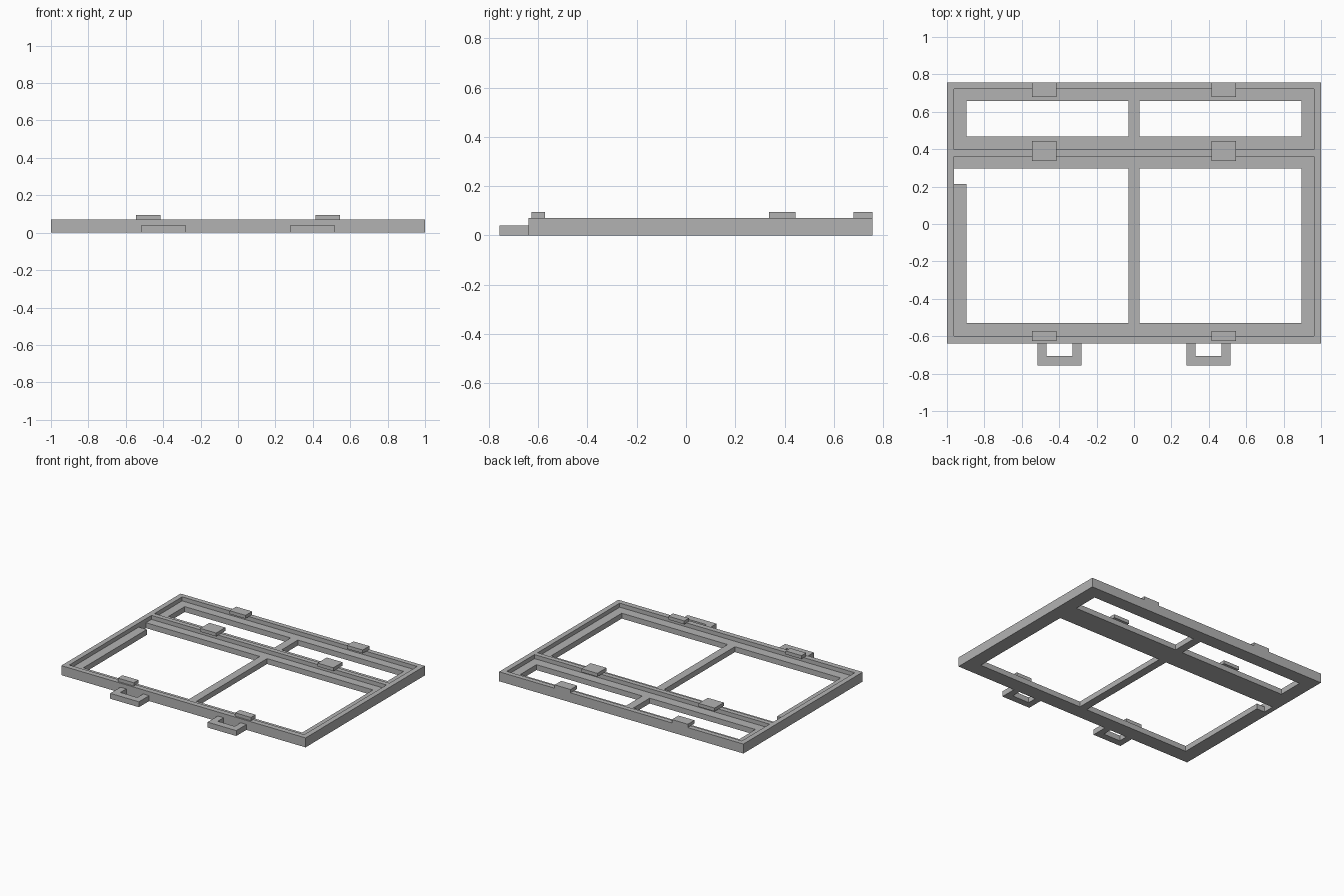
import bpy
import bmesh

cube = bpy.data.objects.get("Cube")
if cube:
    bpy.data.objects.remove(cube, do_unlink=True)

grey = bpy.data.materials.new("plain grey")
grey.use_nodes = True
grey.diffuse_color = (0.45, 0.45, 0.45, 1)
grey.node_tree.nodes["Principled BSDF"].inputs["Base Color"].default_value = grey.diffuse_color

RIM_TOP, LEDGE_TOP, TAB_TOP = 0.07, 0.04, 0.095
FRONT, BACK = -0.638, 0.757


def box(name, x, y, z):
    """Box from three (low, high) ranges."""
    bm = bmesh.new()
    bmesh.ops.create_cube(bm, size=1)
    for v in bm.verts:
        v.co = [r[0] if c < 0 else r[1] for c, r in zip(v.co, (x, y, z))]
    mesh = bpy.data.meshes.new(name)
    bm.to_mesh(mesh)
    bm.free()
    mesh.materials.append(grey)
    obj = bpy.data.objects.new(name, mesh)
    bpy.context.collection.objects.link(obj)
    return obj


def cut(target, x, y, z):
    """Remove a box from the target."""
    cutter = box("cutter", x, y, z)
    cutter.hide_render = True
    mod = target.modifiers.new("cut", 'BOOLEAN')
    mod.operation = 'DIFFERENCE'
    mod.solver = 'EXACT'
    mod.object = cutter
    bpy.context.view_layer.objects.active = target
    bpy.ops.object.modifier_apply(modifier=mod.name)
    bpy.data.objects.remove(cutter, do_unlink=True)


# Frame: a slab with two stepped recesses
frame = box("window_frame", (-1, 1), (FRONT, BACK), (0, RIM_TOP))
for y in ((-0.599, 0.362), (0.397, 0.721)):
    cut(frame, (-0.962, 0.962), y, (LEDGE_TOP, 0.2))

# Four panes, leaving the ledges and the centre bar
through = (-0.1, 0.2)
for y in ((-0.529, 0.298), (0.468, 0.657)):
    for x in ((-0.896, -0.03), (0.03, 0.896)):
        cut(frame, x, y, through)

# Gap in the ledge on the right side
cut(frame, (-0.962, -0.85), (0.214, 0.298), through)

for side, s in (("left", 1), ("right", -1)):
    def span(a, b):
        return tuple(sorted((s * a, s * b)))

    # Retaining tabs on top of the rims
    for row, y in (("front", (-0.626, -0.572)), ("middle", (0.337, 0.444)), ("back", (0.68, BACK))):
        box(f"{row}_tab_{side}", span(0.415, 0.545), y, (RIM_TOP, TAB_TOP))

    # U-shaped loops on the front edge
    loop = box(f"front_loop_{side}", span(0.281, 0.516), (-0.757, FRONT), (0, LEDGE_TOP))
    cut(loop, span(0.329, 0.468), (-0.706, -0.5), through)
